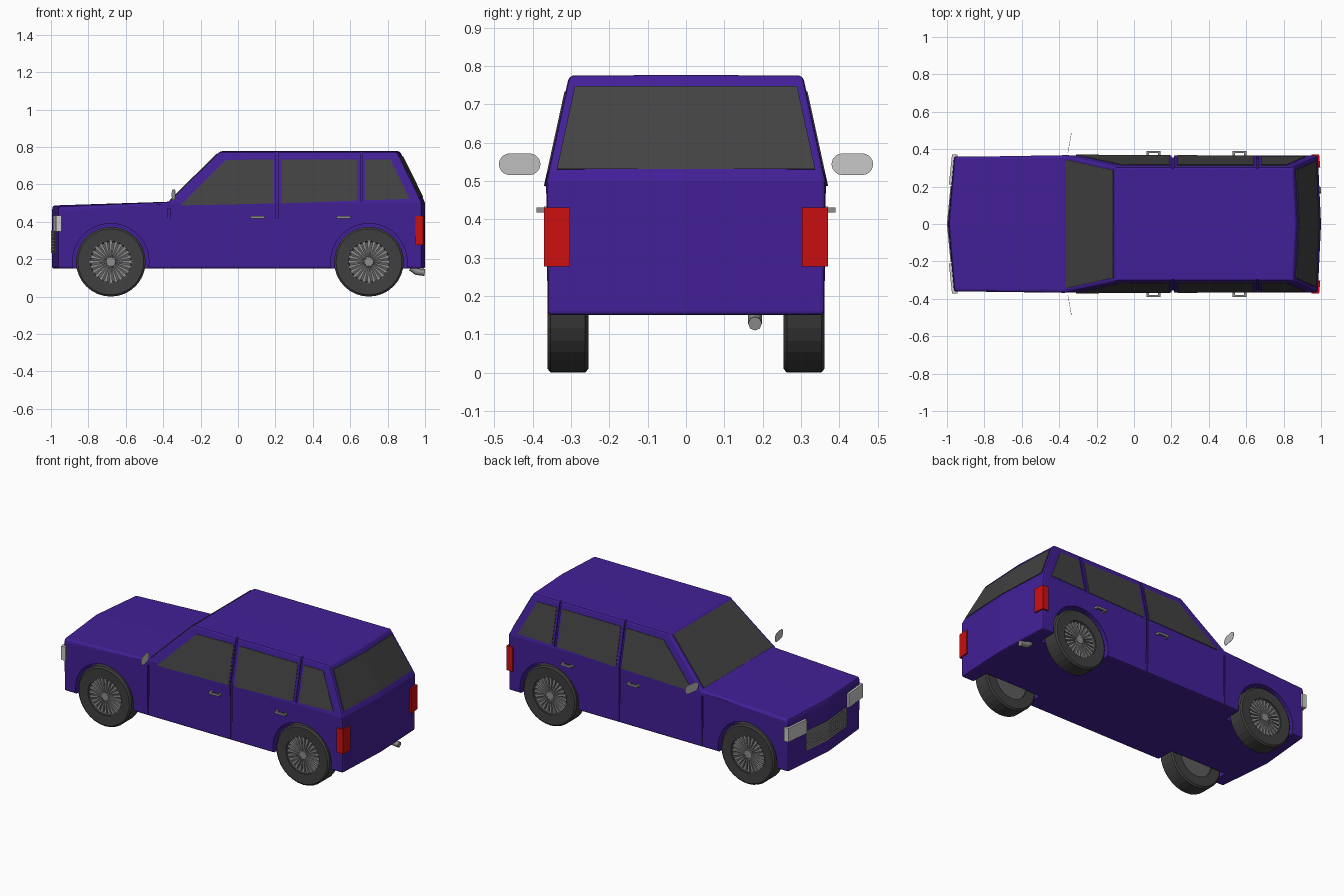
import bpy, bmesh
from math import sin, cos, pi

cube = bpy.data.objects.get("Cube")
if cube:
    bpy.data.objects.remove(cube, do_unlink=True)


def material(name, r, g, b):
    m = bpy.data.materials.new(name)
    m.use_nodes = True
    m.diffuse_color = (r, g, b, 1)
    m.node_tree.nodes["Principled BSDF"].inputs["Base Color"].default_value = (r, g, b, 1)
    return m


PAINT = material("purple_paint", .055, .014, .31)
GLASS = material("dark_glass", .055, .055, .055)
RUBBER = material("tyre_rubber", .05, .05, .05)
RIM = material("rim_grey", .11, .11, .11)
METAL = material("light_metal", .27, .27, .27)
SILVER = material("mirror_silver", .56, .56, .56)
LAMP = material("headlight_white", .6, .6, .6)
RED = material("tail_red", .6, .005, .005)


def finish(name, bm, mat):
    bmesh.ops.recalc_face_normals(bm, faces=bm.faces)
    mesh = bpy.data.meshes.new(name)
    bm.to_mesh(mesh)
    bm.free()
    ob = bpy.data.objects.new(name, mesh)
    mesh.materials.append(mat)
    bpy.context.collection.objects.link(ob)
    return ob


def bridge(bm, a, b):
    for i in range(len(a)):
        j = (i + 1) % len(a)
        bm.faces.new((a[i], a[j], b[j], b[i]))


def add_solid(bm, loop_a, loop_b):
    a = [bm.verts.new(p) for p in loop_a]
    b = [bm.verts.new(p) for p in loop_b]
    bm.faces.new(a)
    bm.faces.new(b)
    bridge(bm, a, b)


def solid(name, loop_a, loop_b, mat):
    bm = bmesh.new()
    add_solid(bm, loop_a, loop_b)
    return finish(name, bm, mat)


def plan_solid(name, plan, z0, z1, mat):
    return solid(name, [(x, y, z0) for x, y in plan], [(x, y, z1) for x, y in plan], mat)


def disc(x, y, z, r, n=48):
    return [(x + r * cos(2 * pi * i / n), y, z + r * sin(2 * pi * i / n)) for i in range(n)]


def side_y(z):
    # half width of the body: upright below the belt, leaning in above it
    return .365 - max(0, z - .5) * .218


# Body shell: stations from nose to tail, each with
# (side x, centre x, belt half width, belt z, shoulder x, shoulder z, top centre x, top centre z)
stations = [
    (-.962, -.995, .36, .455, -.96, .48, -.99, .487),
    (-.37, -.37, .365, .5, -.37, .505, -.37, .507),
    (-.095, -.095, .365, .5, -.095, .775, -.095, .777),
    (.85, .865, .365, .5, .85, .775, .865, .777),
    (.983, 1.0, .365, .5, .972, .525, .988, .53),
]
bm = bmesh.new()
rings, mids = [], []
for sx, cx, w, bz, hx, hz, tx, tz in stations:
    half = [(sx, w - .004, .15), (sx, w, bz), (hx, min(w - .003, side_y(hz)), hz)]
    pts = [(cx, 0, .15)] + half + [(tx, 0, tz)] + [(x, -y, z) for x, y, z in reversed(half)]
    rings.append([bm.verts.new(p) for p in pts])
for a, b in zip(rings, rings[1:]):
    bridge(bm, a, b)
for ring, st in ((rings[0], stations[0]), (rings[-1], stations[-1])):
    mid = bm.verts.new((st[1], 0, st[3]))
    for i, j, k, l in ((0, 1, 2, 3), (0, 7, 6, 5)):
        bm.faces.new((ring[i], ring[j], ring[k], mid))
        bm.faces.new((mid, ring[k], ring[l], ring[4]))
body = finish("body_shell", bm, PAINT)
bevel = body.modifiers.new("soft_edges", "BEVEL")
bevel.width, bevel.segments, bevel.use_clamp_overlap = .01, 2, False
bevel.limit_method, bevel.angle_limit = "ANGLE", .6

# Cutters for wheel wells and door seams
WHEEL_Z = .186
AXLES = {"nose": -.68, "tail": .70}
cutters = []
for s in (-1, 1):
    for x in AXLES.values():
        cutters.append(solid("well_cutter", disc(x, s * .24, WHEEL_Z, .204),
                             disc(x, s * .5, WHEEL_Z, .204), PAINT))
    for x, z0, z1 in ((-.37, .1, .47), (.207, .1, .8), (.66, .51, .8)):
        zs = [z0] + ([.5] if z0 < .5 < z1 else []) + [z1]
        prof = [(side_y(z) - .009, z) for z in zs] + [(.5, z1), (.5, z0)]
        cutters.append(solid("seam_cutter", [(x - .006, s * y, z) for y, z in prof],
                             [(x + .006, s * y, z) for y, z in prof], PAINT))
for c in cutters:
    c.hide_render = True
    cut = body.modifiers.new("cut", "BOOLEAN")
    cut.operation, cut.solver, cut.object = "DIFFERENCE", "EXACT", c
bpy.context.view_layer.update()
shell = bpy.data.meshes.new_from_object(body.evaluated_get(bpy.context.evaluated_depsgraph_get()))
body.modifiers.clear()
body.data = shell
for c in cutters:
    bpy.data.objects.remove(c, do_unlink=True)

# Side windows
windows = {
    "front_door_window": [(-.31, .487), (-.066, .73), (.193, .734), (.193, .498)],
    "rear_door_window": [(.232, .498), (.232, .734), (.64, .734), (.64, .513)],
    "quarter_window": [(.68, .515), (.68, .734), (.815, .734), (.918, .522)],
}
for s, tag in ((-1, "near"), (1, "far")):
    for name, pts in windows.items():
        plane = [(x, .365 - (z - .5) * .218, z) for x, z in pts]
        solid(f"{name}_{tag}", [(x, s * (y - .004), z) for x, y, z in plane],
              [(x, s * (y + .003), z) for x, y, z in plane], GLASS)

# Windscreen and tailgate glass
screen = [(-.362, -.343, .514), (-.362, .343, .514), (-.11, .287, .762), (-.11, -.287, .762)]
solid("windscreen", [(x + .003, y, z - .003) for x, y, z in screen],
      [(x - .003, y, z + .003) for x, y, z in screen], GLASS)
for s, tag in ((-1, "near"), (1, "far")):
    pane = [(.865 + .123 * (.776 - z) / .248 - .047 * y, s * y, z)
            for y, z in ((0, .53), (.337, .53), (.29, .746), (0, .746))]
    solid(f"tailgate_glass_{tag}", [(x - .004, y, z) for x, y, z in pane],
          [(x + .004, y, z + .002) for x, y, z in pane], GLASS)

# Lights, door handles and mirrors
for s, tag in ((-1, "near"), (1, "far")):
    plan_solid(f"headlight_{tag}", [(-.99, s * .21), (-.973, s * .371), (-.943, s * .371),
                                    (-.943, s * .21)], .347, .434, LAMP)
    plan_solid(f"tail_light_{tag}", [(.996, s * .303), (.99, s * .371), (.948, s * .371),
                                     (.948, s * .303)], .277, .431, RED)
    for door, x in (("front", .067), ("rear", .527)):
        grip = [(0, .36), (0, .39), (.074, .39), (.074, .36), (.062, .36), (.062, .38),
                (.012, .38), (.012, .36)]
        plan_solid(f"{door}_door_handle_{tag}", [(x + dx, s * y) for dx, y in grip],
                   .418, .431, METAL)
    oval = []
    for i in range(24):
        t = 2 * pi * (i + .5) / 24
        oval.append(((.026 if cos(t) > 0 else -.026) + .028 * cos(t), .028 * sin(t)))
    face = [(-.345 + .18 * u, s * (.434 + u), .544 + v) for u, v in oval]
    solid(f"wing_mirror_{tag}", face, [(x + .002, y, z) for x, y, z in face], SILVER)

# Grille: backing strip with slats following the pointed nose
def nose_strip(name, w, out, z0, z1, mat):
    plan = [(-.976 - out, -w), (-.995 - out, 0), (-.976 - out, w), (-.95, w), (-.95, -w)]
    plan_solid(name, plan, z0, z1, mat)


nose_strip("grille_backing", .2, .001, .232, .352, RIM)
for i in range(8):
    z = .232 + .0155 * i
    nose_strip(f"grille_slat_{i + 1}", .202, .005, z, z + .01, METAL)

# Exhaust pipe
curve = bpy.data.curves.new("exhaust_pipe", "CURVE")
curve.dimensions = "3D"
curve.bevel_depth, curve.bevel_resolution, curve.use_fill_caps = .018, 2, True
path = curve.splines.new("POLY")
path.points.add(2)
for p, co in zip(path.points, ((.925, .18, .155), (.955, .18, .133), (.999, .18, .128))):
    p.co = (*co, 1)
curve.materials.append(METAL)
bpy.context.collection.objects.link(bpy.data.objects.new("exhaust_pipe", curve))


# Wheels
def lathe(name, profile, x, s, mat, n=32):
    bm = bmesh.new()
    rings = []
    for i in range(n):
        t = 2 * pi * i / n
        rings.append([bm.verts.new((x + r * cos(t), s * (.308 + y), WHEEL_Z + r * sin(t)))
                      for r, y in profile])
    for i in range(n):
        bridge(bm, rings[i], rings[(i + 1) % n])
    return finish(name, bm, mat)


TYRE = [(.116, -.053), (.176, -.053), (.186, -.045), (.186, .045), (.176, .053), (.116, .05)]
DISH = [(.004, -.04), (.119, -.04), (.119, .046), (.112, .046), (.106, .03), (.004, .03)]
for s, tag in ((-1, "near"), (1, "far")):
    for end, x in AXLES.items():
        lathe(f"{end}_tyre_{tag}", TYRE, x, s, RUBBER)
        lathe(f"{end}_rim_{tag}", DISH, x, s, RIM)
        solid(f"{end}_hub_{tag}", disc(x, s * .33, WHEEL_Z, .028, 16),
              disc(x, s * .353, WHEEL_Z, .024, 16), METAL)
        bm = bmesh.new()
        for i in range(24):
            t = 2 * pi * i / 24
            flat = [(.02, -.002), (.113, -.009), (.113, .009), (.02, .002)]
            loops = [[(x + r * cos(t) - w * sin(t), s * y, WHEEL_Z + r * sin(t) + w * cos(t))
                      for r, w in flat] for y in (.336, .35)]
            add_solid(bm, *loops)
        finish(f"{end}_spokes_{tag}", bm, METAL)
